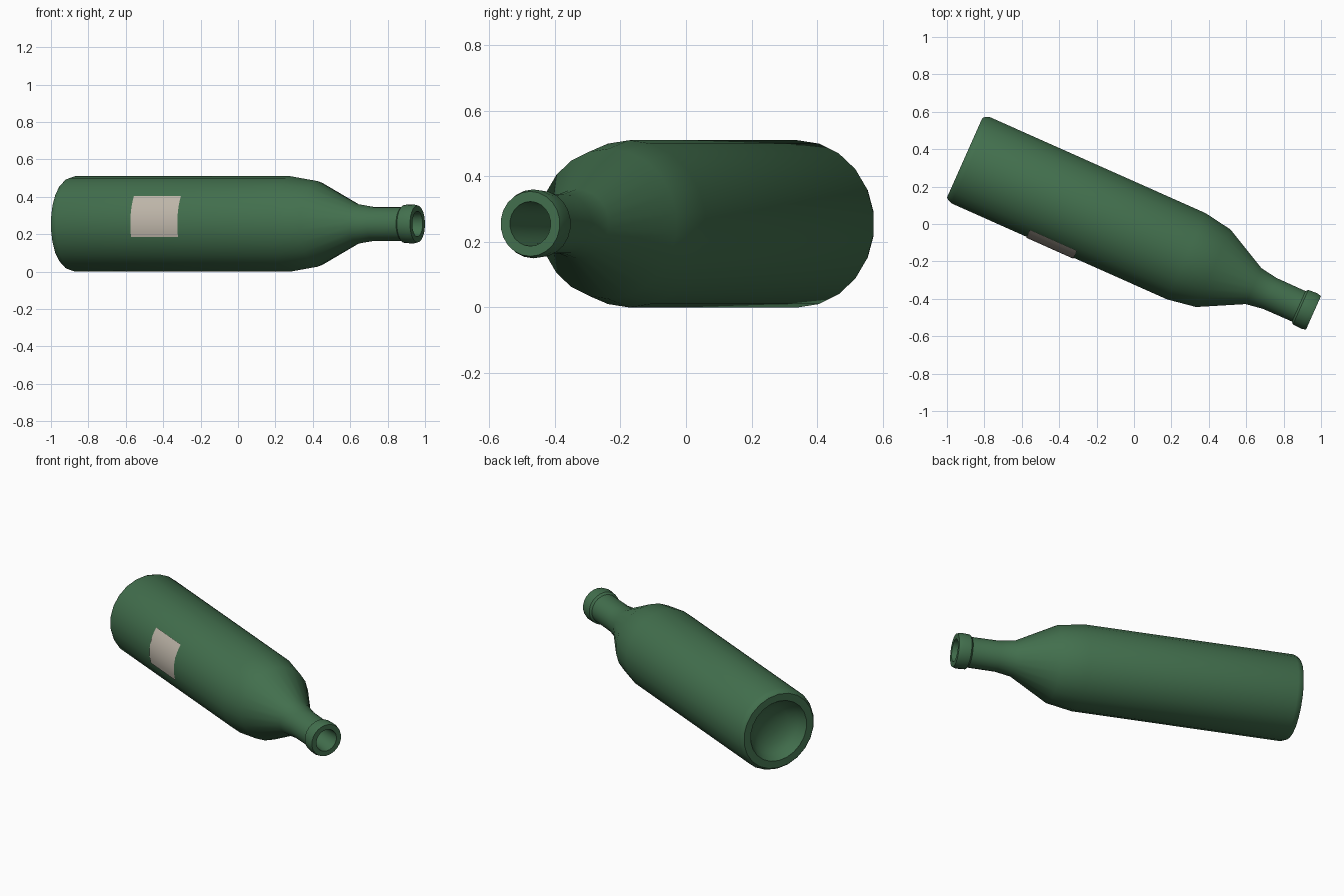
import bpy, bmesh, math
from mathutils import Vector

if "Cube" in bpy.data.objects:
    bpy.data.objects.remove(bpy.data.objects["Cube"])

SIDES = 22
TILT = math.radians(24)
BASE = Vector((-0.905, 0.355, 0.255))                     # centre of the bottle's foot
AXIS = Vector((math.cos(TILT), -math.sin(TILT), 0))       # foot to mouth
FRONT = Vector((-math.sin(TILT), -math.cos(TILT), 0))     # toward the label
UP = Vector((0, 0, 1))


def point(t, r, a):
    """Point at distance t along the bottle, radius r, angle a from the label side."""
    return BASE + AXIS * t + (FRONT * math.cos(a) + UP * math.sin(a)) * r


def material(name, color):
    m = bpy.data.materials.new(name)
    m.diffuse_color = color
    m.use_nodes = True
    m.node_tree.nodes["Principled BSDF"].inputs["Base Color"].default_value = m.diffuse_color
    return m


def finish(bm, name, mat, angle):
    mesh = bpy.data.meshes.new(name)
    bm.to_mesh(mesh)
    bm.free()
    ob = bpy.data.objects.new(name, mesh)
    bpy.context.collection.objects.link(ob)
    mesh.materials.append(mat)
    bpy.ops.object.select_all(action='DESELECT')
    ob.select_set(True)
    bpy.context.view_layer.objects.active = ob
    bpy.ops.object.shade_smooth_by_angle(angle=math.radians(angle))
    return ob


# Bottle: hollow foot, body, shoulder, neck, collar and mouth as one lathed profile
profile = [
    (0.090, 0.060), (0.075, 0.115), (0.045, 0.160), (0.0, 0.190),
    (0.0, 0.235), (0.012, 0.246), (0.036, 0.255),
    (1.297, 0.255), (1.455, 0.229), (1.690, 0.106), (1.785, 0.091),
    (1.955, 0.090), (1.966, 0.102), (2.018, 0.105), (2.041, 0.099),
    (2.041, 0.068), (1.960, 0.062), (1.740, 0.060),
]
bm = bmesh.new()
rings = [[bm.verts.new(point(t, r, math.pi / 2 + k * math.tau / SIDES))
          for k in range(SIDES)] for t, r in profile]
for low, high in zip(rings, rings[1:]):
    for k in range(SIDES):
        j = (k + 1) % SIDES
        bm.faces.new((low[k], low[j], high[j], high[k]))
for ring, t in ((rings[0], 0.095), (rings[-1], 1.735)):
    tip = bm.verts.new(point(t, 0, 0))
    for k in range(SIDES):
        bm.faces.new((ring[k], ring[(k + 1) % SIDES], tip))
bmesh.ops.recalc_face_normals(bm, faces=bm.faces)
finish(bm, "bottle", material("green_glass", (0.055, 0.16, 0.075, 1)), 40)

# Label: thin curved patch just proud of the body
bm = bmesh.new()
STEPS = 8
columns = []
for i in range(STEPS + 1):
    a = math.radians(-16 + 51 * i / STEPS)
    columns.append([bm.verts.new(point(t, 0.258, a)) for t in (0.475, 0.75)])
for low, high in zip(columns, columns[1:]):
    bm.faces.new((low[0], low[1], high[1], high[0]))
finish(bm, "label", material("label_paper", (0.52, 0.47, 0.40, 1)), 40)
